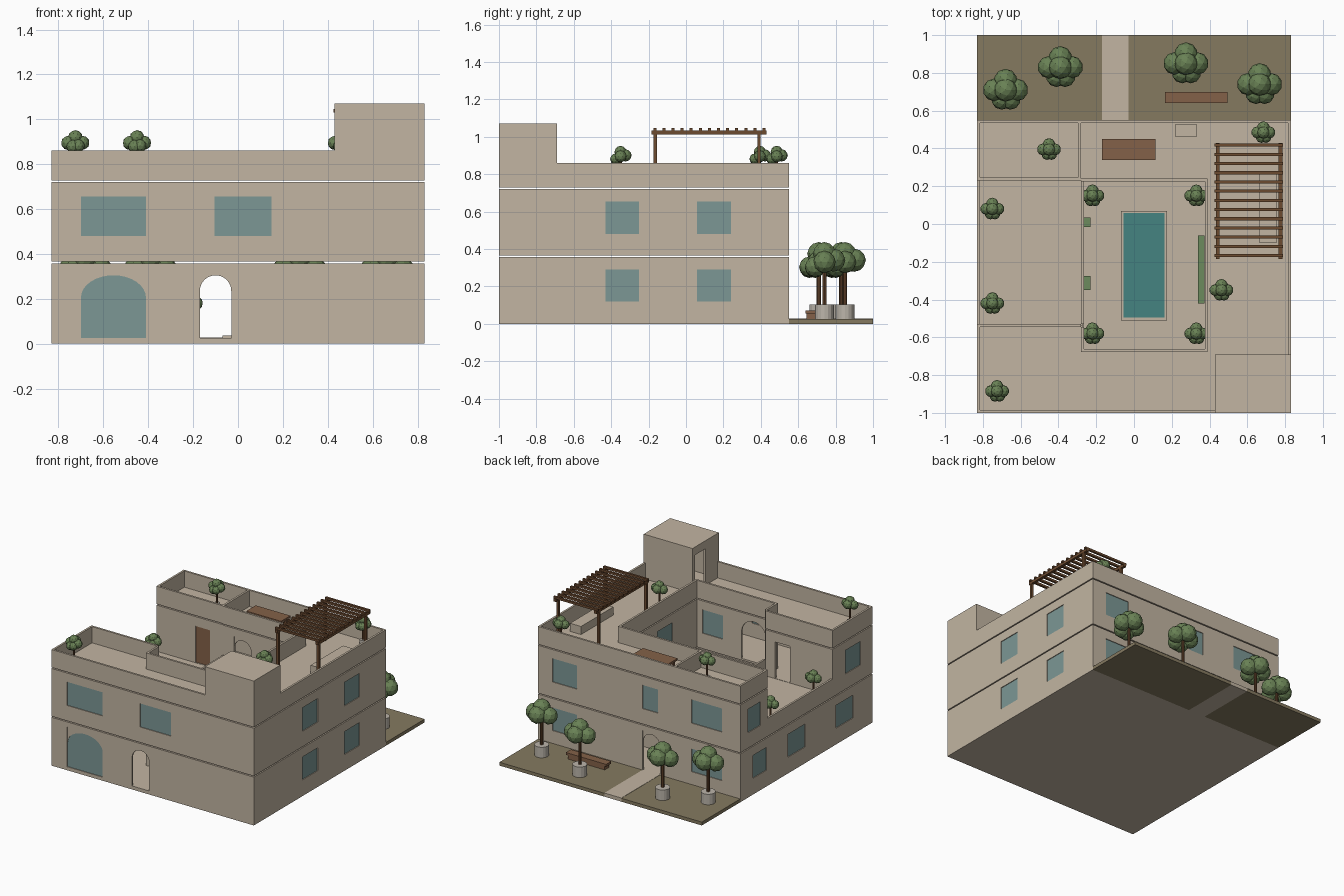
import bpy, bmesh, math
from mathutils import Matrix, Vector

if "Cube" in bpy.data.objects:
    bpy.data.objects.remove(bpy.data.objects["Cube"])

T = 0.015                      # wall thickness
G0, G1 = 0.0, 0.358            # ground storey
F0, F1 = 0.366, 0.720          # first storey
R0, R1 = 0.728, 0.860          # roof parapet


def mat(name, r, g, b):
    m = bpy.data.materials.new(name)
    m.diffuse_color = (r, g, b, 1)
    m.use_nodes = True
    m.node_tree.nodes["Principled BSDF"].inputs["Base Color"].default_value = m.diffuse_color
    return m


STONE = mat("sandstone", 0.54, 0.46, 0.36)
GLASS = mat("window_glass", 0.20, 0.31, 0.30)
WATER = mat("pool_water", 0.06, 0.23, 0.22)
SOIL = mat("garden_soil", 0.235, 0.195, 0.118)
WOOD = mat("warm_wood", 0.23, 0.12, 0.065)
DARK = mat("dark_timber", 0.15, 0.07, 0.03)
LEAF = mat("leaf_green", 0.14, 0.22, 0.09)
HEDGE = mat("hedge_green", 0.15, 0.26, 0.11)
POT = mat("pot_grey", 0.50, 0.46, 0.40)


def add(name, mesh, m):
    mesh.materials.clear()
    mesh.materials.append(m)
    ob = bpy.data.objects.new(name, mesh)
    bpy.context.collection.objects.link(ob)
    return ob


def boxes(name, m, *spans):
    """One object of boxes, each (x0, x1, y0, y1, z0, z1)."""
    bm = bmesh.new()
    for x0, x1, y0, y1, z0, z1 in spans:
        M = (Matrix.Translation(((x0 + x1) / 2, (y0 + y1) / 2, (z0 + z1) / 2))
             @ Matrix.Diagonal((x1 - x0, y1 - y0, z1 - z0, 1)))
        bmesh.ops.create_cube(bm, size=1, matrix=M)
    me = bpy.data.meshes.new(name)
    bm.to_mesh(me)
    bm.free()
    return add(name, me, m)


def rect(a0, a1, b0, b1):
    return [(a0, b0), (a1, b0), (a1, b1), (a0, b1)]


def plate(name, m, loops, thick, M):
    """Filled outline with holes, extruded and placed by matrix M."""
    cu = bpy.data.curves.new(name, 'CURVE')
    cu.dimensions, cu.fill_mode, cu.extrude = '2D', 'BOTH', thick / 2
    for pts in loops:
        s = cu.splines.new('POLY')
        s.points.add(len(pts) - 1)
        for p, (a, b) in zip(s.points, pts):
            p.co = (a, b, 0, 1)
        s.use_cyclic_u = True
    tmp = bpy.data.objects.new(name, cu)
    bpy.context.collection.objects.link(tmp)
    dg = bpy.context.evaluated_depsgraph_get()
    me = bpy.data.meshes.new_from_object(tmp.evaluated_get(dg))
    bpy.data.objects.remove(tmp)
    bm = bmesh.new()
    bm.from_mesh(me)
    bmesh.ops.remove_doubles(bm, verts=bm.verts, dist=1e-5)
    bmesh.ops.transform(bm, matrix=M, verts=bm.verts)
    bmesh.ops.recalc_face_normals(bm, faces=bm.faces)
    for f in bm.faces:
        f.smooth = False
    bm.to_mesh(me)
    bm.free()
    return add(name, me, m)


def slab(name, m, loops, z0, z1):
    return plate(name, m, loops, z1 - z0, Matrix.Translation((0, 0, (z0 + z1) / 2)))


def wall(name, axis, pos, a0, a1, z0, z1, holes=()):
    """Wall along x or y centred on pos; holes are (a0, a1, z0, z1, kind)."""
    if axis == 'x':
        M = Matrix(((1, 0, 0, 0), (0, 0, -1, pos), (0, 1, 0, 0), (0, 0, 0, 1)))
    else:
        M = Matrix(((0, 0, 1, pos), (1, 0, 0, 0), (0, 1, 0, 0), (0, 0, 0, 1)))
    plate(name, STONE, [rect(a0, a1, z0, z1)] + [rect(*h[:4]) for h in holes], T, M)
    for i, (b0, b1, c0, c1, kind) in enumerate(holes):
        if 'glass' in kind:
            plate(f"{name}_glass_{i}", GLASS, [rect(b0, b1, c0, c1)], 0.004, M)
        if 'wood' in kind:
            plate(f"{name}_door_{i}", WOOD, [rect(b0, b1, c0, c1)], 0.005, M)
        if 'arch' in kind:
            # arched head filling the top of the opening
            mid, r = (b0 + b1) / 2, (b1 - b0) / 2
            rise = min(r, 0.10)
            top = c1 - 0.015
            arc = [(mid - r * math.cos(math.pi * k / 16),
                    top - rise + rise * math.sin(math.pi * k / 16)) for k in range(17)]
            plate(f"{name}_arch_{i}", STONE, [arc + [(b1, c1), (b0, c1)]], 0.010, M)


h = T / 2
FR, BK, LT, RT = -1 + h, 0.55 - h, -0.83 + h, 0.83 - h      # outer walls
CF, CB, CL, CR = -0.67, 0.24 - h, -0.28 + h, 0.39 - h       # courtyard walls
TF, TB = -0.53 - h, 0.23 + h                                # terrace ends
UP, LO = (0.48, 0.655), (0.12, 0.29)                        # window heights


def win(a0, a1, lv):
    return (a0, a1, *lv, 'glass')


ARCHWAY = (-0.17, -0.03, 0.026, 0.32, 'arch')

# Ground storey
wall("front_wall_lower", 'x', FR, -0.83, 0.83, G0, G1,
     [(-0.70, -0.41, 0.026, 0.32, 'arch glass'), ARCHWAY])
wall("back_wall_lower", 'x', BK, -0.83, 0.83, G0, G1,
     [win(-0.68, -0.43, LO), ARCHWAY, win(0.51, 0.71, LO)])
side = (-1 + T, 0.55 - T)
wall("right_wall_lower", 'y', RT, *side, G0, G1, [win(-0.43, -0.25, LO), win(0.06, 0.24, LO)])
wall("left_wall_lower", 'y', LT, *side, G0, G1,
     [win(-0.77, -0.57, LO), win(-0.21, -0.01, LO), win(0.24, 0.40, LO)])
wall("court_front_wall_lower", 'x', CF, -0.28, 0.39, G0, G1, [ARCHWAY, win(0.16, 0.33, LO)])
wall("court_back_wall_lower", 'x', CB, -0.28, 0.39, G0, G1, [ARCHWAY])
court = (CF + h, CB - h)
wall("court_left_wall_lower", 'y', CL, *court, G0, G1)
wall("court_right_wall_lower", 'y', CR, *court, G0, G1)

# First storey, with an open terrace on the left
wall("front_wall_upper", 'x', FR, -0.83, 0.83, F0, F1,
     [win(-0.70, -0.41, UP), win(-0.105, 0.15, UP)])
wall("back_wall_upper", 'x', BK, -0.83, 0.83, F0, F1,
     [win(-0.68, -0.43, UP), win(-0.155, -0.03, UP), win(0.51, 0.71, UP)])
wall("right_wall_upper", 'y', RT, *side, F0, F1, [win(-0.43, -0.25, UP), win(0.06, 0.24, UP)])
wall("left_front_wall_upper", 'y', LT, -1 + T, TF - h, F0, F1, [win(-0.86, -0.68, UP)])
wall("left_back_wall_upper", 'y', LT, TB + h, 0.55 - T, F0, F1, [win(0.31, 0.46, UP)])
wall("terrace_front_wall", 'x', TF, -0.83, -0.28, F0, F1, [(-0.48, -0.36, 0.38, 0.65, 'open')])
wall("terrace_back_wall", 'x', TB, -0.83, -0.28, F0, F1, [(-0.51, -0.39, 0.38, 0.65, 'wood')])
wall("court_front_wall_upper", 'x', CF, -0.28, 0.39, F0, F1,
     [(-0.19, 0.01, 0.38, 0.69, 'arch'), win(0.16, 0.33, UP)])
wall("court_back_wall_upper", 'x', CB, -0.28, 0.39, F0, F1, [(-0.19, -0.05, 0.38, 0.66, 'arch')])
wall("court_right_wall_upper", 'y', CR, *court, F0, F1, [win(-0.38, -0.20, UP)])
wall("court_corner_wall_upper", 'y', CL, CF + h, TF - h, F0, F1)
wall("terrace_outer_parapet", 'y', LT, TF + h, TB - h, F0, 0.50)
wall("terrace_inner_parapet", 'y', CL, TF + h, TB - h, F0, 0.50)

# Roof parapets
wall("front_parapet", 'x', FR, -0.83, 0.43, R0, R1)
wall("back_parapet", 'x', BK, -0.83, 0.83, R0, R1)
wall("right_parapet", 'y', RT, -0.69, 0.55 - T, R0, R1)
wall("left_front_parapet", 'y', LT, -1 + T, TF - h, R0, R1)
wall("left_back_parapet", 'y', LT, TB + h, 0.55 - T, R0, R1)
wall("terrace_front_parapet", 'x', TF, -0.83, -0.28, R0, R1)
wall("terrace_back_parapet", 'x', TB, -0.83, -0.295, R0, R1)
wall("roof_divider", 'y', -0.288, TB - h, 0.55 - T, R0, R1)
wall("court_front_parapet", 'x', CF, -0.28, 0.39, R0, R1)
wall("court_back_parapet", 'x', CB, -0.28, 0.39, R0, R1)
wall("court_right_parapet", 'y', CR, *court, R0, R1)
wall("court_corner_parapet", 'y', CL, CF + h, TF - h, R0, R1)

# Stair tower
wall("tower_front", 'x', FR, 0.43, 0.83, R0, 1.055)
wall("tower_back", 'x', -0.69 - h, 0.43, 0.83, R0, 1.055)
wall("tower_right", 'y', RT, -1 + T, -0.69 - T, R0, 1.055)
wall("tower_left", 'y', 0.43 + h, -1 + T, -0.69 - T, R0, 1.055, [(-0.84, -0.72, 0.74, 1.01, 'open')])
boxes("tower_roof", STONE, (0.43, 0.83, -1, -0.69, 1.055, 1.07))

# Floors
boxes("base_floor", STONE, (-0.82, 0.82, -0.99, 0.54, 0, 0.025))
slab("first_floor", STONE, [rect(-0.82, 0.82, -0.99, 0.54),
                            rect(CL, CR, CF, CB)], F0, F0 + 0.012)
slab("roof_deck", STONE, [[(-0.82, -0.99), (0.82, -0.99), (0.82, 0.54), (-0.82, 0.54), (-0.82, TB),
                           (CL, TB), (CL, CB), (CR, CB), (CR, CF), (CL, CF), (CL, TF), (-0.82, TF)]],
     R0, R0 + 0.012)

# Garden and path
boxes("garden_bed", SOIL, (-0.83, -0.17, 0.55, 1, 0, 0.025), (-0.03, 0.83, 0.55, 1, 0, 0.025))
boxes("garden_path", STONE, (-0.17, -0.03, 0.54, 1, 0, 0.027))
boxes("garden_bench", WOOD, (0.165, 0.495, 0.64, 0.70, 0.055, 0.072),
      (0.18, 0.48, 0.645, 0.695, 0.025, 0.055))

# Pool and courtyard planting
slab("pool_rim", STONE, [rect(-0.07, 0.175, -0.51, 0.07), rect(-0.055, 0.162, -0.495, 0.057)], 0.025, 0.037)
boxes("pool_surface", WATER, (-0.055, 0.162, -0.495, 0.057, 0.024, 0.031))
boxes("court_hedges", HEDGE, (-0.28, -0.23, -0.015, 0.035, 0.025, 0.075),
      (-0.28, -0.23, -0.35, -0.275, 0.025, 0.075), (0.338, 0.374, -0.42, -0.06, 0.025, 0.075))

# Roof furniture
boxes("roof_table", WOOD, (-0.17, 0.115, 0.34, 0.45, 0.795, 0.81),
      *[(x, x + 0.015, y, y + 0.015, 0.74, 0.795) for x in (-0.155, 0.085) for y in (0.35, 0.425)])
boxes("roof_seats", STONE, (0.665, 0.755, -0.10, 0.28, 0.74, 0.80), (0.22, 0.33, 0.46, 0.53, 0.74, 0.79))

# Pergola
boxes("pergola_posts", DARK, *[(x - 0.009, x + 0.009, y - 0.009, y + 0.009, 0.74, 1.015)
                               for x in (0.443, 0.775) for y in (-0.165, 0.39)])
boxes("pergola_beams", DARK, *[(x - 0.01, x + 0.01, -0.185, 0.43, 1.012, 1.034) for x in (0.443, 0.775)])
boxes("pergola_slats", DARK, *[(0.425, 0.79, y - 0.008, y + 0.008, 1.03, 1.046)
                               for y in [-0.17 + 0.0487 * i + 0.003 for i in range(13)]])


def cylinder(name, m, x, y, z0, z1, r, n):
    bm = bmesh.new()
    bmesh.ops.create_cone(bm, cap_ends=True, segments=n, radius1=r, radius2=r, depth=z1 - z0,
                          matrix=Matrix.Translation((x, y, (z0 + z1) / 2)))
    me = bpy.data.meshes.new(name)
    bm.to_mesh(me)
    bm.free()
    return add(name, me, m)


def tree(name, x, y, z, s, pot_r, pot_h, crown):
    """Potted tree with a clustered crown centred at height crown above z."""
    cylinder(name + "_pot", POT, x, y, z, z + pot_h, pot_r, 16)
    cylinder(name + "_trunk", DARK, x, y, z + pot_h, z + crown, 0.009 * s + 0.002, 8)
    bm = bmesh.new()
    lobes = [(0, 0, 0.045, 0.062), (-0.06, 0, 0, 0.06), (0.06, 0, 0, 0.06), (0, 0.05, 0.01, 0.062),
             (-0.02, -0.05, -0.03, 0.055), (0.025, -0.05, -0.025, 0.055)]
    for dx, dy, dz, r in lobes:
        c = Vector((x, y, z + crown)) + s * Vector((dx, dy, dz))
        bmesh.ops.create_icosphere(bm, subdivisions=2, radius=r * s, matrix=Matrix.Translation(c))
    me = bpy.data.meshes.new(name)
    bm.to_mesh(me)
    bm.free()
    add(name + "_crown", me, LEAF)


for i, (x, y) in enumerate([(-0.68, 0.71), (-0.39, 0.83), (0.275, 0.85), (0.665, 0.74)]):
    tree(f"garden_tree_{i}", x, y, 0.025, 1.0, 0.05, 0.078, 0.305)
small = [(x, y, 0.025) for x in (-0.22, 0.33) for y in (0.15, -0.58)]
small += [(-0.75, 0.08, 0.378), (-0.75, -0.42, 0.378)]
small += [(-0.45, 0.395, 0.74), (-0.725, -0.885, 0.74), (0.685, 0.485, 0.74), (0.463, -0.35, 0.74)]
for i, (x, y, z) in enumerate(small):
    tree(f"small_tree_{i}", x, y, z, 0.53, 0.022, 0.035, 0.155)
